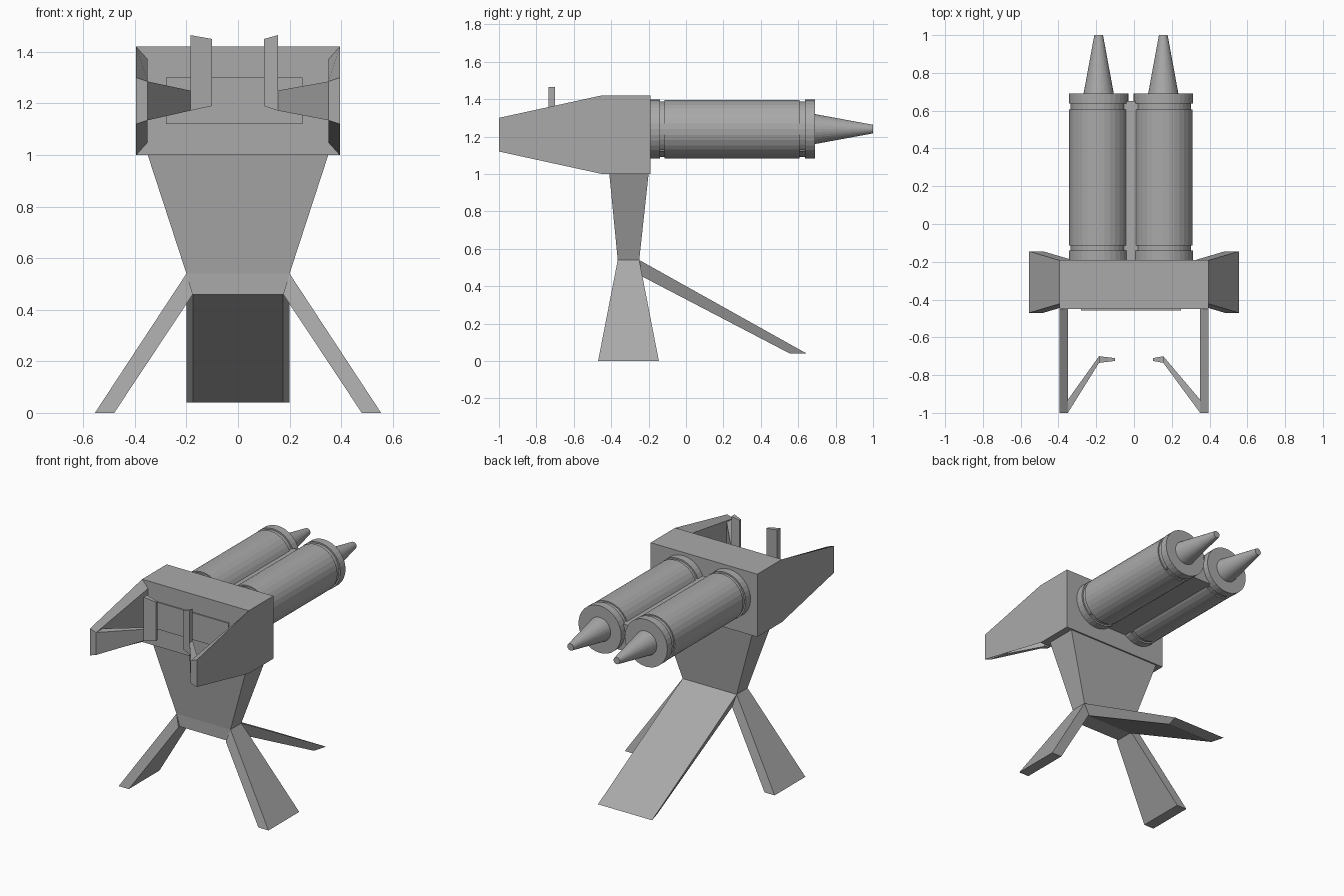
import bpy, bmesh
from math import sin, cos, tau

if "Cube" in bpy.data.objects:
    bpy.data.objects.remove(bpy.data.objects["Cube"])

grey = bpy.data.materials.new("gunmetal grey")
grey.use_nodes = True
COLOUR = (0.4, 0.4, 0.4, 1)
grey.diffuse_color = COLOUR
grey.node_tree.nodes["Principled BSDF"].inputs["Base Color"].default_value = COLOUR


def loft(name, sections):
    """Solid skinned through matching cross-sections, capped at both ends."""
    bm = bmesh.new()
    rings = [[bm.verts.new(p) for p in s] for s in sections]
    n = len(rings[0])
    for a, b in zip(rings, rings[1:]):
        for i in range(n):
            j = (i + 1) % n
            bm.faces.new((a[i], a[j], b[j], b[i]))
    bm.faces.new(rings[0])
    bm.faces.new(rings[-1])
    bmesh.ops.recalc_face_normals(bm, faces=bm.faces)
    mesh = bpy.data.meshes.new(name)
    bm.to_mesh(mesh)
    bm.free()
    mesh.materials.append(grey)
    obj = bpy.data.objects.new(name, mesh)
    bpy.context.collection.objects.link(obj)
    return obj


def rect(x, y, z):
    """Horizontal rectangle from x and y ranges."""
    return [(x[0], y[0], z), (x[1], y[0], z), (x[1], y[1], z), (x[0], y[1], z)]


def upright(x, y0, y1, z0, z1):
    """Upright rectangle across the given x."""
    return [(x, y0, z0), (x, y1, z0), (x, y1, z1), (x, y0, z1)]


# Main housing and the spine block running through it between the barrels
FRONT, BACK = -0.45, -0.19
loft("housing", [rect((-0.395, 0.395), (FRONT, BACK), z) for z in (1.0, 1.42)])
loft("spine_block", [rect((-0.28, 0.25), (FRONT - 0.008, 0.65), z) for z in (1.12, 1.30)])

# Stand: tapered column and hub
loft("column", [rect((-0.2, 0.2), (-0.365, -0.25), 0.54),
                rect((-0.35, 0.35), (-0.41, -0.20), 1.0)])
loft("hub", [rect((-0.175, 0.175), (-0.365, -0.25), 0.46),
             rect((-0.2, 0.2), (-0.365, -0.25), 0.54)])

# Rear leg with a narrower underside
loft("rear_leg", [
    [(-0.2, -0.25, 0.54), (0.2, -0.25, 0.54), (0.175, -0.25, 0.46), (-0.175, -0.25, 0.46)],
    [(-0.2, 0.645, 0.04), (0.2, 0.645, 0.04), (0.175, 0.555, 0.04), (-0.175, 0.555, 0.04)]])

for side, s, knee in (("left", 1, 0.155), ("right", -1, 0.185)):
    # Flared side leg
    loft(side + "_leg", [
        [(s * 0.2, -0.365, 0.54), (s * 0.2, -0.25, 0.54),
         (s * 0.175, -0.235, 0.46), (s * 0.175, -0.38, 0.46)],
        [(s * 0.555, -0.47, 0), (s * 0.555, -0.145, 0),
         (s * 0.48, -0.145, 0), (s * 0.48, -0.47, 0)]])

    # Forward side guard with chamfered inner edges
    loft(side + "_guard", [
        [(s * 0.395, y, lo), (s * 0.395, y, hi),
         (s * 0.35, y, hi - cut), (s * 0.35, y, lo + cut)]
        for y, lo, hi, cut in ((FRONT, 1.0, 1.42, 0.05), (-1, 1.12, 1.30, 0.015))])

    # Grip arm angled back from the guard, then the upright grip
    loft(side + "_grip_arm", [
        upright(s * 0.35, -1, -0.93, 1.135, 1.285),
        upright(s * knee, -0.735, -0.70, 1.172, 1.25),
        upright(s * 0.1, -0.725, -0.71, 1.19, 1.235)])
    loft(side + "_grip", [
        upright(s * knee, -0.735, -0.70, 1.18, 1.465),
        upright(s * 0.1, -0.725, -0.71, 1.19, 1.45)])

# Barrels: grooved collars at both ends and a tapered nozzle, as (y, radius)
PROFILE = ((-0.20, 0.158), (-0.14, 0.158), (-0.14, 0.148), (-0.115, 0.148),
           (-0.115, 0.156), (0.607, 0.156), (0.607, 0.148), (0.637, 0.148),
           (0.637, 0.158), (0.69, 0.158), (0.69, 0.08), (1.0, 0.023))
SIDES = 32
for side, cx in (("left", 0.155), ("right", -0.187)):
    loft(side + "_barrel", [
        [(cx + r * cos(tau * i / SIDES), y, 1.24 + r * sin(tau * i / SIDES))
         for i in range(SIDES)] for y, r in PROFILE])
